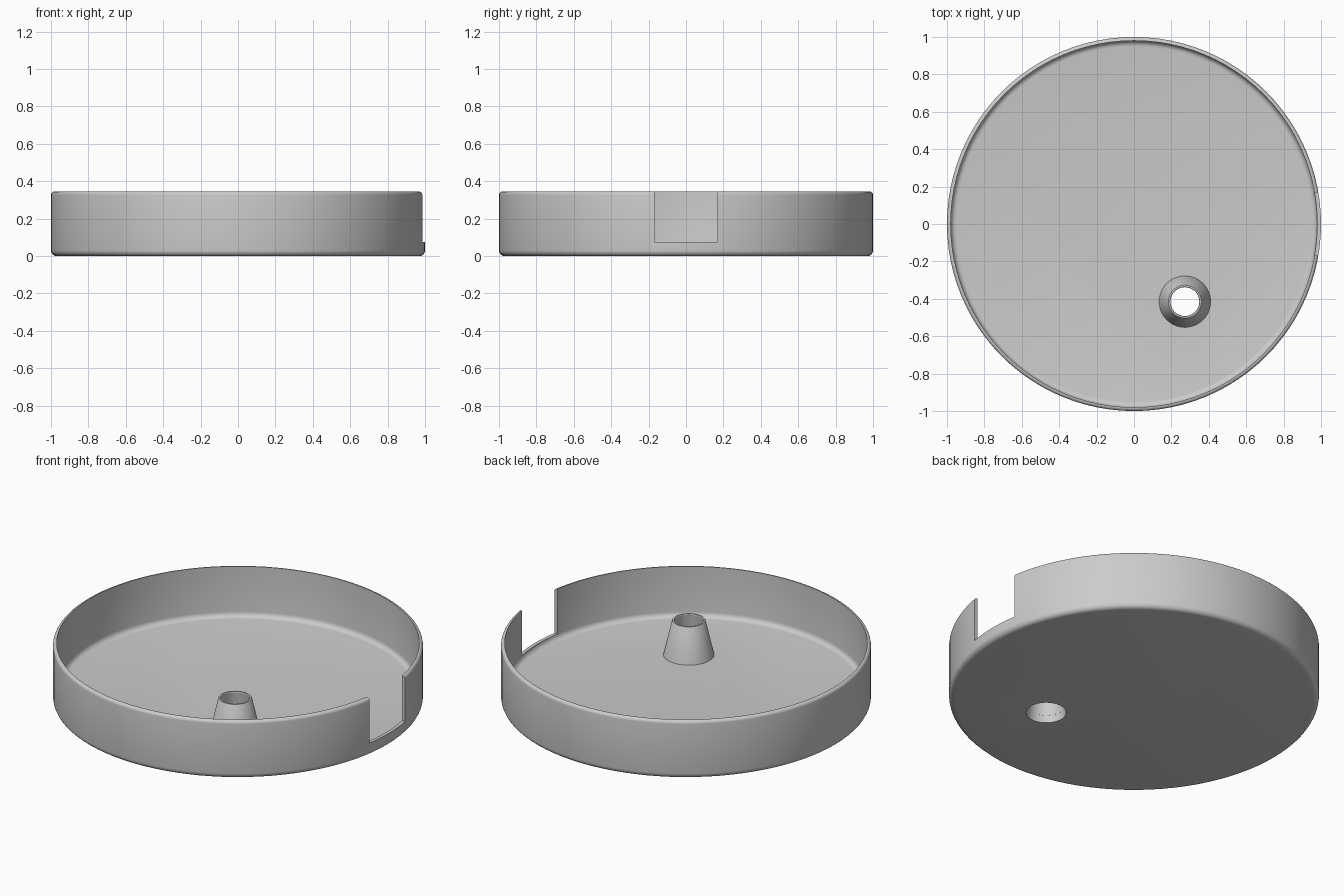
import bpy
import bmesh
from math import cos, sin, tau, pi, radians

if "Cube" in bpy.data.objects:
    bpy.data.objects.remove(bpy.data.objects["Cube"], do_unlink=True)

HEIGHT, FLOOR, INNER = 0.345, 0.045, 0.98
POST_X, POST_Y, POST_TOP = 0.272, -0.415, 0.25

grey = bpy.data.materials.new("plain_grey")
grey.use_nodes = True
grey.diffuse_color = (0.6, 0.6, 0.6, 1)
grey.node_tree.nodes["Principled BSDF"].inputs["Base Color"].default_value = (0.6, 0.6, 0.6, 1)


def arc(cx, cz, r, start, end, steps=5):
    """Points (radius, height) along a circular fillet, angles in degrees."""
    angles = [radians(start + (end - start) * i / steps) for i in range(steps + 1)]
    return [(cx + r * cos(a), cz + r * sin(a)) for a in angles]


def make_object(name, bm):
    bmesh.ops.recalc_face_normals(bm, faces=bm.faces)
    mesh = bpy.data.meshes.new(name)
    bm.to_mesh(mesh)
    bm.free()
    mesh.materials.append(grey)
    obj = bpy.data.objects.new(name, mesh)
    bpy.context.collection.objects.link(obj)
    return obj


def lathe(name, profile, sides, closed=False):
    """Revolve a profile; an open profile is capped at both ends."""
    bm = bmesh.new()
    rings = [[bm.verts.new((r * cos(tau * i / sides), r * sin(tau * i / sides), z))
              for i in range(sides)] for r, z in profile]
    pairs = list(zip(rings, rings[1:]))
    if closed:
        pairs.append((rings[-1], rings[0]))
    else:
        bm.faces.new(rings[0])
        bm.faces.new(rings[-1])
    for a, b in pairs:
        for i in range(sides):
            j = (i + 1) % sides
            bm.faces.new((a[i], a[j], b[j], b[i]))
    return make_object(name, bm)


def cut(target, cutter):
    """Subtract the cutter from the target and discard it."""
    mod = target.modifiers.new("cut", 'BOOLEAN')
    mod.operation, mod.solver, mod.object = 'DIFFERENCE', 'EXACT', cutter
    bpy.context.view_layer.objects.active = target
    bpy.ops.object.modifier_apply(modifier=mod.name)
    bpy.data.objects.remove(cutter, do_unlink=True)


# Round tray with filleted base, floor and rim
tray_profile = (arc(0.97, 0.03, 0.03, -90, 0)
                + arc(0.982, HEIGHT - 0.018, 0.018, 0, 90)
                + [(INNER, HEIGHT)]
                + arc(INNER - 0.03, FLOOR + 0.03, 0.03, 0, -90))
tray = lathe("tray", tray_profile, 96)

# Rectangular notch through the side wall
bm = bmesh.new()
bmesh.ops.create_cube(bm, size=1)
bmesh.ops.scale(bm, vec=(0.3, 0.336, 0.4), verts=bm.verts)
bmesh.ops.translate(bm, vec=(1.0, 0, 0.276), verts=bm.verts)
cut(tray, make_object("notch_cutter", bm))

# Opening in the floor below the post
hole = lathe("hole_cutter", [(0.1105, -0.02), (0.102, 0.06)], 48)
hole.location = (POST_X, POST_Y, 0)
bpy.context.view_layer.update()
cut(tray, hole)

# Hollow tapered post
post = lathe("hollow_post", [(0.138, FLOOR - 0.002), (0.091, POST_TOP - 0.004),
                             (0.088, POST_TOP), (0.079, POST_TOP),
                             (0.077, POST_TOP - 0.004), (0.1035, FLOOR - 0.002)],
             48, closed=True)
post.location = (POST_X, POST_Y, 0)

# Smooth the round surfaces, keeping crisp edges
bpy.ops.object.select_all(action='DESELECT')
for obj in (tray, post):
    obj.select_set(True)
bpy.context.view_layer.objects.active = tray
bpy.ops.object.shade_smooth_by_angle(angle=pi / 6)
